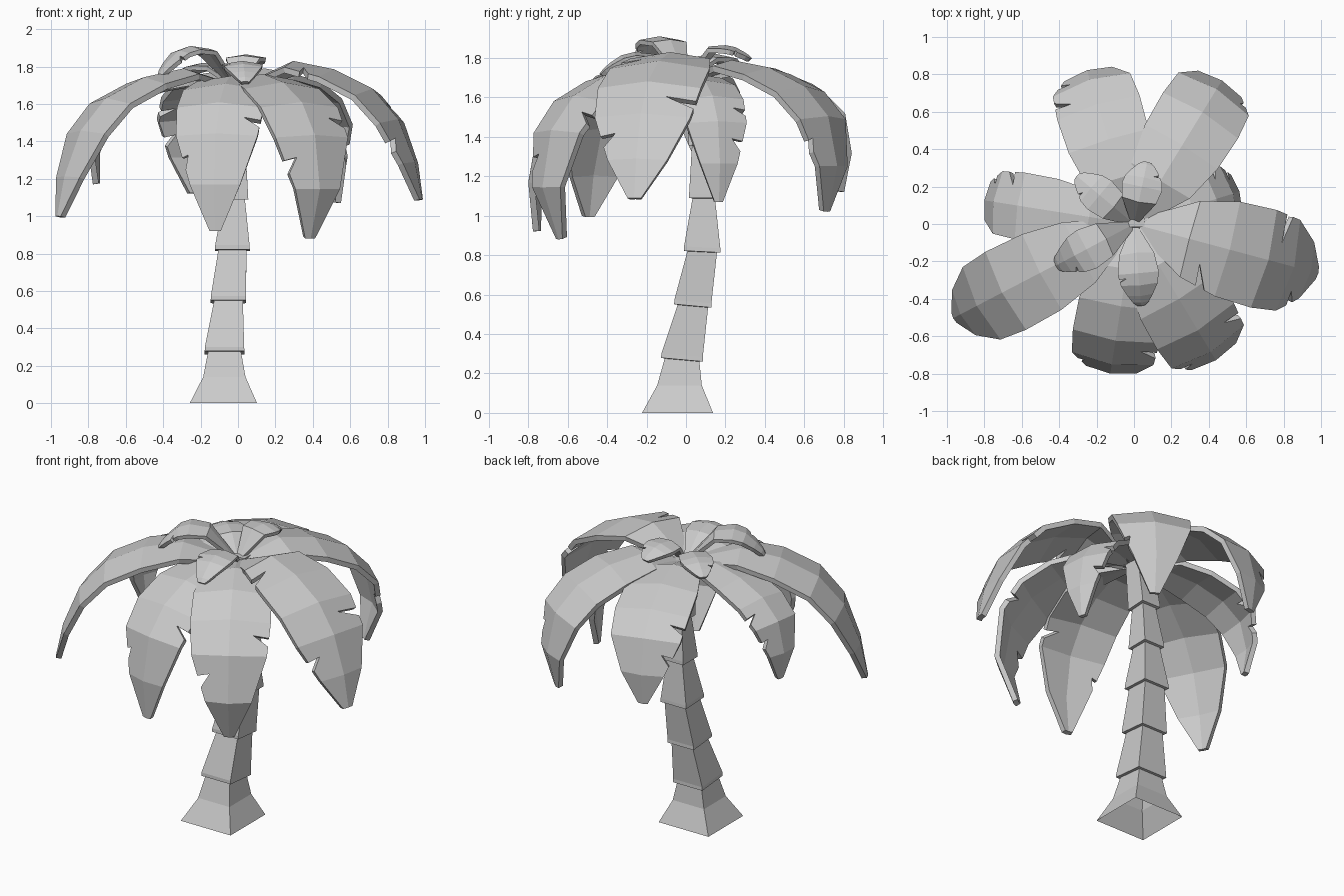
import bpy, bmesh
from math import radians, sin, cos
from mathutils import Vector

if "Cube" in bpy.data.objects:
    bpy.data.objects.remove(bpy.data.objects["Cube"])


def make_object(name, bm):
    mesh = bpy.data.meshes.new(name)
    bm.to_mesh(mesh)
    bm.free()
    obj = bpy.data.objects.new(name, mesh)
    bpy.context.collection.objects.link(obj)
    return obj


# Trunk: lofted square sections, each segment flaring into a collar at its foot
def build_trunk():
    # x, y, z, half width, slope along y
    foot = [(-.078, -.043, 0, .18, 0), (-.073, -.033, .14, .113, 0)]
    collars = [(-.072, -.02, .28, .106, .09), (-.051, .035, .553, .095, .09),
               (-.03, .082, .828, .093, .05), (-.02, .09, 1.1, .075, 0),
               (-.01, .08, 1.37, .068, -.05)]
    sections = list(foot)
    for x, y, z, h, s in collars:
        sections += [(x, y, z - .012, h - .018, s), (x, y, z - .01, h, s),
                     (x, y, z + .012, h - .001, s)]
    sections.append((0, .04, 1.72, .055, 0))
    bm = bmesh.new()
    rings = []
    for x, y, z, h, s in sections:
        rings.append([bm.verts.new((x + a * h, y + b * h, z - s * b * h))
                      for a, b in ((-1, -1), (1, -1), (1, 1), (-1, 1))])
    for lo, hi in zip(rings, rings[1:]):
        for i in range(4):
            j = (i + 1) % 4
            bm.faces.new((lo[i], lo[j], hi[j], hi[i]))
    bm.faces.new(rings[-1])  # the foot stays open underneath
    make_object("trunk", bm)


# Frond shapes: reach along radius, fraction of drop, width factor
HANGING = [(.04, 0, .2), (.3, 0, .78), (.55, .05, .97), (.78, .17, 1),
           (.94, .37, .94), (1, .7, .58), (.97, 1, .13)]
ARCHED = [(.04, 0, .2), (.3, 0, .78), (.52, .06, .97), (.73, .2, 1),
          (.87, .42, .93), (.96, .73, .58), (1, 1, .13)]
YOUNG = [(.04, 0, .2), (.35, .1, .85), (.6, 0, 1), (.75, .15, .9),
         (.88, .5, .62), (.96, .78, .4), (1, 1, .2)]


# Frond: folded strip bent along an arc, with torn notches, thickened
def build_frond(name, thick, shape, az, reach, top, tip, half, notches, tuck=0):
    a = radians(az)
    out = Vector((cos(a), sin(a), 0))
    side = Vector((-sin(a), cos(a), 0))
    up = Vector((0, 0, 1))
    spine = []
    for i, (u, f, w) in enumerate(shape):
        z = 1.71 if i == 0 else top - f * (top - tip)
        r = u * reach - (tuck if i == 6 else 0)
        spine.append(out * r + up * z)
    bm = bmesh.new()
    centre = [bm.verts.new(p) for p in spine]
    for s in (1, -1):
        edge = []
        for i, p in enumerate(spine):
            t = (spine[min(i + 1, 6)] - spine[max(i - 1, 0)]).normalized()
            normal = t.cross(side)
            if normal.dot(up + out) < 0:
                normal = -normal
            w = half * shape[i][2]
            edge.append(bm.verts.new(p + side * s * w - normal * w * .16))
        for i in range(6):
            loop = [centre[i], centre[i + 1], edge[i + 1]]
            for n_side, seg, depth in notches:
                if n_side == s and seg == i:
                    def at(t, d):
                        e = edge[i].co.lerp(edge[i + 1].co, t)
                        c = centre[i].co.lerp(centre[i + 1].co, t)
                        return bm.verts.new(e.lerp(c, d))
                    loop += [at(.7, 0), at(.4, depth), at(.45, 0)]
            loop.append(edge[i])
            bm.faces.new(loop if s == 1 else loop[::-1])
    obj = make_object(name, bm)
    mod = obj.modifiers.new("thickness", "SOLIDIFY")
    mod.thickness = thick
    mod.offset = -1


build_trunk()

# Large fronds: shape, angle, reach, top, tip height, half width, notches, tuck
large = [
    (ARCHED, 207.5, 1.09, 1.79, 1.00, .235, []),
    (HANGING, 261, .81, 1.75, .92, .235, [(1, 3, .4), (-1, 4, .2)]),
    (HANGING, 301, .85, 1.76, .88, .24, [(1, 3, .4), (-1, 4, .4)], .07),
    (ARCHED, 345, 1.02, 1.83, 1.09, .27,
     [(1, 3, .6), (-1, 4, .4), (-1, 1, .5)]),
    (HANGING, 58.5, .90, 1.79, 1.02, .235, [(-1, 4, .2)], .03),
    (HANGING, 17, .59, 1.72, 1.07, .17, [(1, 3, .4), (1, 4, .45)]),
    (HANGING, 107, .86, 1.78, 1.12, .23, [(1, 3, .4), (1, 4, .4)]),
    (HANGING, 171, .81, 1.75, 1.17, .18, [(-1, 3, .4), (-1, 4, .35)]),
]
for n, args in enumerate(large):
    build_frond(f"large_frond_{n + 1}", .032, *args)

# Small young fronds around the crown
small = [
    (YOUNG, 208, .48, 1.91, 1.75, .115, [(1, 3, .4)]),
    (YOUNG, 78, .34, 1.865, 1.80, .11, [(-1, 3, .4)]),
    (YOUNG, 275, .44, 1.83, 1.72, .11, [(-1, 2, .4)]),
    (YOUNG, 140, .40, 1.82, 1.76, .10, [(1, 3, .4)]),
]
for n, args in enumerate(small):
    build_frond(f"small_frond_{n + 1}", .024, *args)
